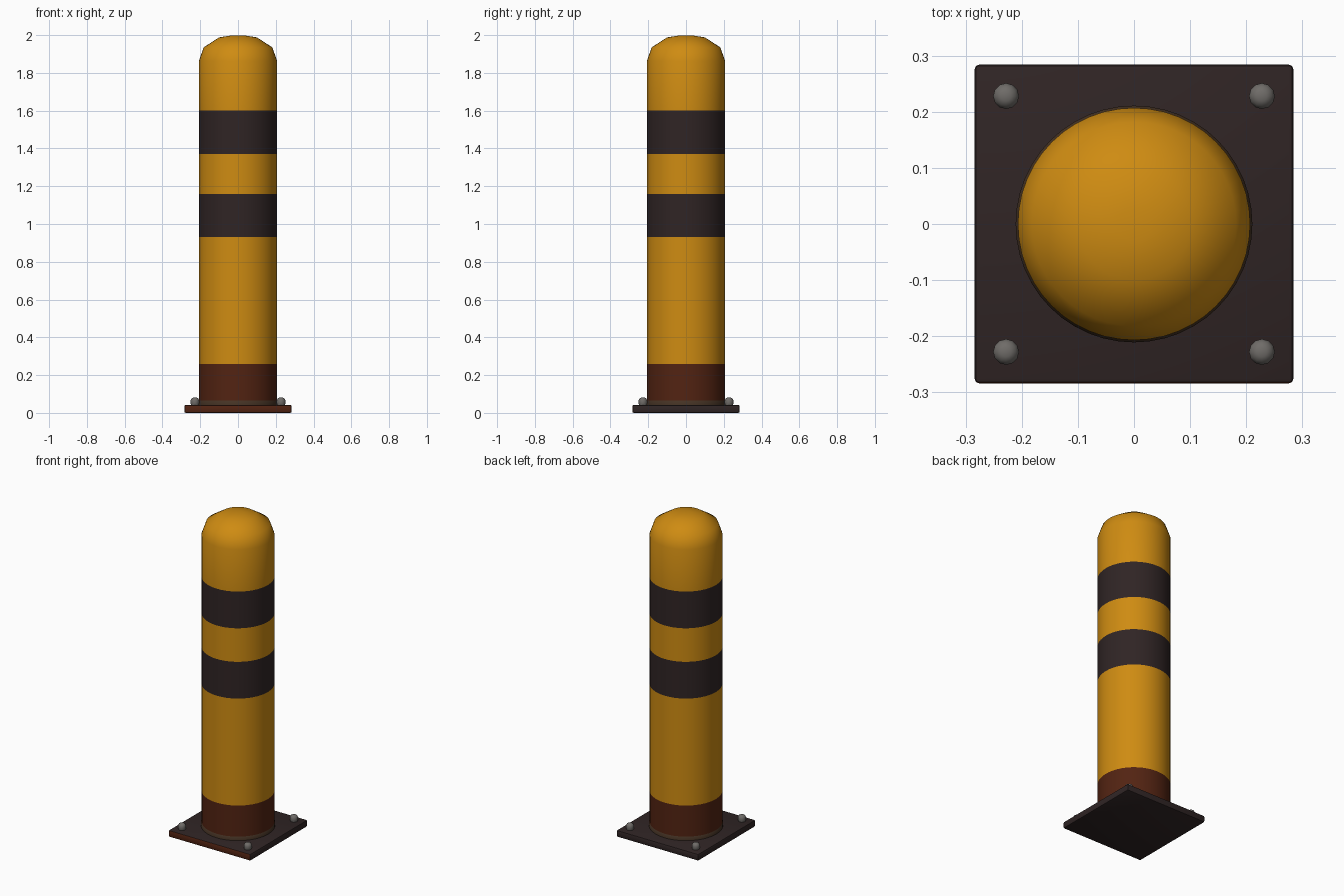
import bpy, bmesh, math

if "Cube" in bpy.data.objects:
    bpy.data.objects.remove(bpy.data.objects["Cube"])


def material(name, rgb):
    m = bpy.data.materials.new(name)
    m.diffuse_color = (*rgb, 1)
    m.use_nodes = True
    m.node_tree.nodes["Principled BSDF"].inputs["Base Color"].default_value = m.diffuse_color
    return m


yellow = material("safety yellow", (0.62, 0.26, 0.006))
dark = material("dark stripe", (0.029, 0.018, 0.018))
rust = material("rust brown", (0.085, 0.017, 0.006))
weld = material("weld brown", (0.06, 0.033, 0.018))
steel = material("bolt grey", (0.16, 0.15, 0.14))


def finish(name, bm, mats, angle=35):
    bmesh.ops.recalc_face_normals(bm, faces=bm.faces)
    me = bpy.data.meshes.new(name)
    bm.to_mesh(me)
    bm.free()
    ob = bpy.data.objects.new(name, me)
    bpy.context.collection.objects.link(ob)
    for m in mats:
        me.materials.append(m)
    bpy.ops.object.select_all(action='DESELECT')
    ob.select_set(True)
    bpy.context.view_layer.objects.active = ob
    bpy.ops.object.shade_smooth_by_angle(angle=math.radians(angle))
    return ob


def lathe(profile, sides, cx=0, cy=0):
    """Revolve (radius, z) points; close both ends."""
    bm = bmesh.new()
    rings = []
    for r, z in profile:
        rings.append([bm.verts.new((cx + r * math.cos(2 * math.pi * i / sides),
                                    cy + r * math.sin(2 * math.pi * i / sides), z))
                      for i in range(sides)])
    for a, b in zip(rings, rings[1:]):
        for i in range(sides):
            j = (i + 1) % sides
            bm.faces.new((a[i], a[j], b[j], b[i]))
    bm.faces.new(rings[0])
    bmesh.ops.poke(bm, faces=[bm.faces.new(rings[-1])])
    return bm


# Post with domed cap, coloured by height
R = 0.207
bm = lathe([(R, 0.04), (R, 0.26), (R, 0.93), (R, 1.16), (R, 1.37), (R, 1.6),
            (R, 1.863), (0.182, 1.935), (0.1, 1.988), (0.03, 1.999)], 48)
for f in bm.faces:
    z = f.calc_center_median().z
    if z < 0.26:
        f.material_index = 2
    elif 0.93 < z < 1.16 or 1.37 < z < 1.6:
        f.material_index = 1
finish("post", bm, [yellow, dark, rust], 50)

# Weld bead around the foot of the post
finish("weld_ring", lathe([(0.211, 0.038), (0.211, 0.06), (0.2, 0.075)], 48), [weld], 50)

# Base plate with softened edges, rusty along the front edge
bm = bmesh.new()
bmesh.ops.create_cube(bm, size=1)
for v in bm.verts:
    v.co = (v.co.x * 0.568, v.co.y * 0.568, (v.co.z + 0.5) * 0.042)
bmesh.ops.bevel(bm, geom=bm.edges[:], offset=0.008, segments=2, profile=0.5, affect='EDGES')
bm.normal_update()
for f in bm.faces:
    f.material_index = 1 if f.normal.y < -0.85 else 0
finish("base_plate", bm, [dark, rust])

# Rounded anchor bolts in the four corners
for sx in (-1, 1):
    for sy in (-1, 1):
        finish("anchor_bolt", lathe([(0.019, 0.038), (0.023, 0.05), (0.023, 0.066),
                                     (0.018, 0.076), (0.009, 0.081)], 12,
                                    sx * 0.228, sy * 0.228), [steel], 60)
